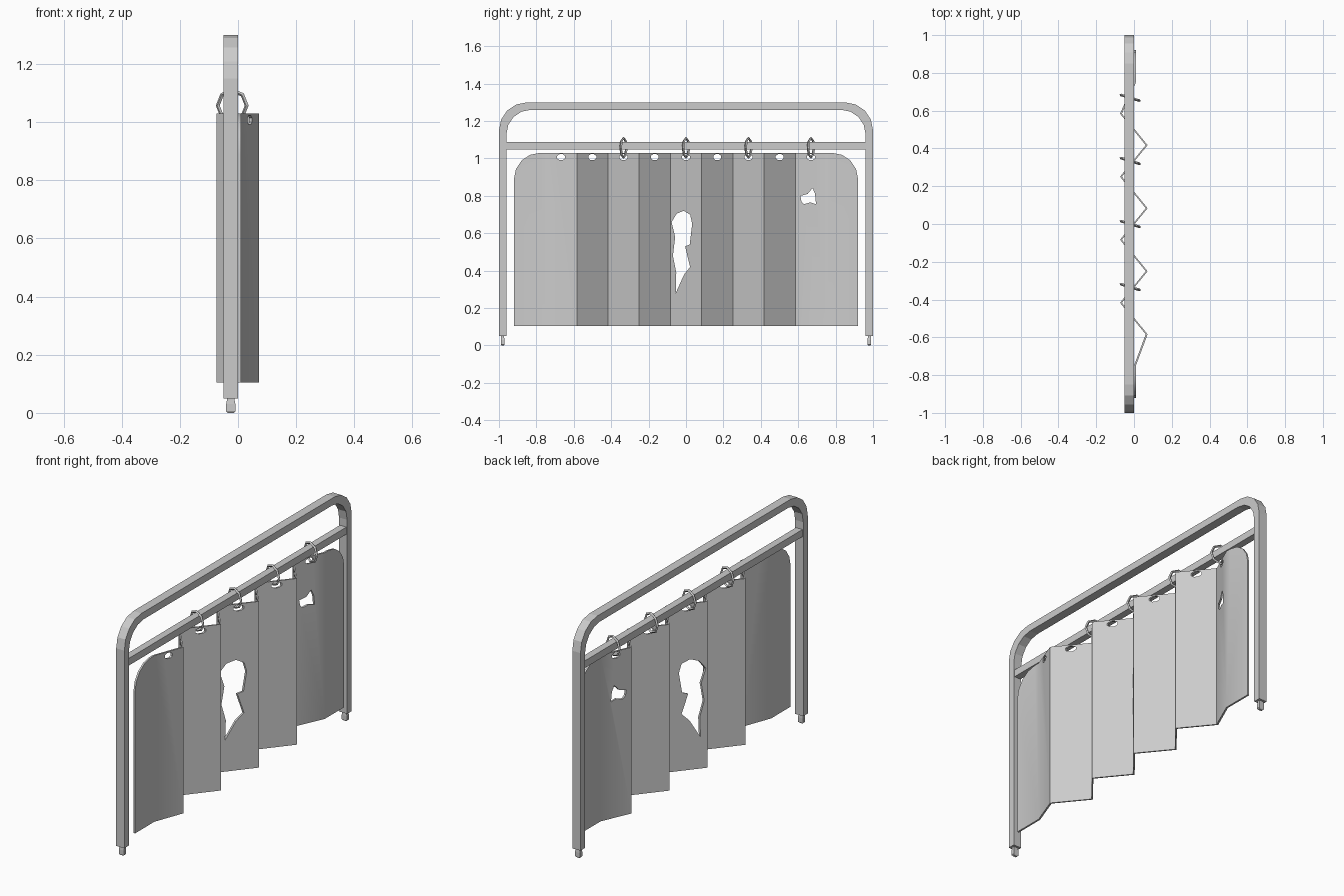
import bpy, bmesh, math
from mathutils import Vector

if "Cube" in bpy.data.objects:
    bpy.data.objects.remove(bpy.data.objects["Cube"])


def make_object(name, bm):
    bmesh.ops.recalc_face_normals(bm, faces=bm.faces)
    me = bpy.data.meshes.new(name)
    bm.to_mesh(me)
    bm.free()
    ob = bpy.data.objects.new(name, me)
    bpy.context.collection.objects.link(ob)
    return ob


def prism(bm, points, direction):
    f = bm.faces.new([bm.verts.new(p) for p in points])
    ext = bmesh.ops.extrude_face_region(bm, geom=[f], use_keep_orig=True)
    bmesh.ops.translate(bm, vec=direction, verts=[v for v in ext['geom'] if isinstance(v, bmesh.types.BMVert)])


def box(name, size, loc):
    bm = bmesh.new()
    bmesh.ops.create_cube(bm, size=1)
    for v in bm.verts:
        v.co = Vector(a * b + c for a, b, c in zip(v.co, size, loc))
    return make_object(name, bm)


def arch(half, bottom, top, r, n):
    """Rounded arch outline in (y, z), from lower left to lower right."""
    left = [(-half, bottom)]
    for i in range(n + 1):
        a = math.pi / 2 * i / n
        left.append((-half + r * (1 - math.cos(a)), top - r * (1 - math.sin(a))))
    return left + [(-y, z) for y, z in reversed(left)]


# Tubular frame: outer arch minus inner arch, extruded in x
bm = bmesh.new()
outline = arch(1.0, 0.05, 1.3, 0.15, 4) + arch(0.96, 0.05, 1.26, 0.13, 4)[::-1]
prism(bm, [(-0.05, y, z) for y, z in outline], Vector((0.05, 0, 0)))
make_object("frame", bm)

# Curtain rail
box("curtain_rail", (0.04, 1.93, 0.04), (-0.025, 0, 1.068))

# Feet: short pegs with a wider, chamfered tip
for side, y in (("left", -0.98), ("right", 0.98)):
    bm = bmesh.new()
    half = [(0.0, 0.010), (0.006, 0.016), (0.03, 0.016), (0.045, 0.013), (0.055, 0.013)]
    rings = [[bm.verts.new((-0.025 + w * sx, y + 0.6 * w * sy, z))
              for sx, sy in ((-1, -1), (1, -1), (1, 1), (-1, 1))] for z, w in half]
    for a, b in zip(rings, rings[1:]):
        for i in range(4):
            bm.faces.new((a[i], a[(i + 1) % 4], b[(i + 1) % 4], b[i]))
    bm.faces.new(rings[0])
    bm.faces.new(rings[-1])
    make_object(side + "_foot", bm)

# Pleated curtain sheet: thin zigzag profile extruded upward
folds = [(0.005, -0.93), (0.005, -0.75)]
folds += [(0.067 if i % 2 == 0 else -0.069, -0.584 + i * 0.1669) for i in range(8)]
folds += [(0.005, 0.75), (0.005, 0.93)]
t = 0.005
bm = bmesh.new()
prism(bm, [(x - t, y, 0.105) for x, y in folds] + [(x + t, y, 0.105) for x, y in folds[::-1]],
      Vector((0, 0, 0.95)))
curtain = make_object("curtain", bm)

# Cutter for the rounded curtain outline
bm = bmesh.new()
prism(bm, [(-0.3, y, z) for y, z in arch(0.92, 0.0, 1.03, 0.14, 4)], Vector((0.6, 0, 0)))
shape = make_object("curtain_outline_cutter", bm)

# Cutter for eyelets and torn holes
bm = bmesh.new()
for i in range(9):
    y0 = -0.668 + i * 0.167
    prism(bm, [(-0.3, y0 + 0.023 * math.cos(k * math.pi / 4 + math.pi / 8),
                1.007 + 0.017 * math.sin(k * math.pi / 4 + math.pi / 8)) for k in range(8)],
          Vector((0.6, 0, 0)))
big_tear = [(-0.012, 0.72), (-0.05, 0.705), (-0.077, 0.66), (-0.058, 0.58), (-0.07, 0.48),
            (-0.052, 0.39), (-0.055, 0.28), (-0.01, 0.38), (0.022, 0.42), (-0.005, 0.53),
            (0.02, 0.54), (0.033, 0.65), (0.022, 0.70)]
small_tear = [(0.612, 0.80), (0.65, 0.81), (0.677, 0.842), (0.69, 0.81), (0.695, 0.755),
              (0.665, 0.765), (0.63, 0.755), (0.617, 0.77)]
for tear in (big_tear, small_tear):
    prism(bm, [(-0.3, y, z) for y, z in tear], Vector((0.6, 0, 0)))
holes = make_object("curtain_hole_cutter", bm)

bpy.context.view_layer.objects.active = curtain
curtain.select_set(True)
for cutter, op in ((shape, 'INTERSECT'), (holes, 'DIFFERENCE')):
    cutter.hide_render = True
    mod = curtain.modifiers.new("cut", 'BOOLEAN')
    mod.object, mod.operation, mod.solver = cutter, op, 'EXACT'
    bpy.ops.object.modifier_apply(modifier=mod.name)
    bpy.data.objects.remove(cutter)
bpy.ops.object.shade_smooth_by_angle(angle=math.radians(30))

# Hanging rings
for i, y in enumerate((-0.334, 0.0, 0.334, 0.668)):
    bpy.ops.mesh.primitive_torus_add(location=(-0.02, y, 1.057), rotation=(math.pi / 2, 0, -0.3),
                                     major_segments=8, minor_segments=4,
                                     major_radius=0.052, minor_radius=0.007)
    bpy.context.object.name = "curtain_ring_%d" % (i + 1)
